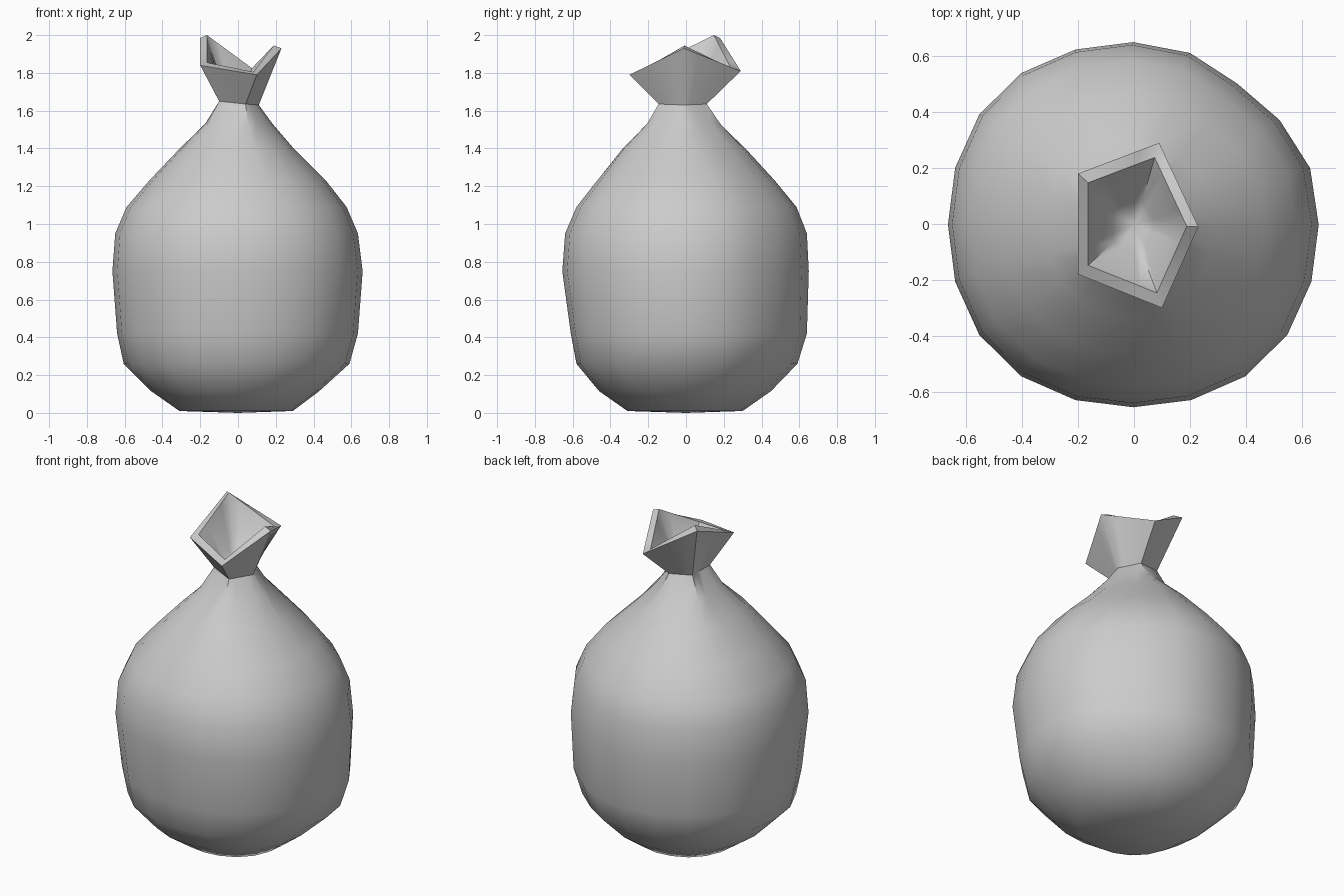
import bpy, bmesh, math

if "Cube" in bpy.data.objects:
    bpy.data.objects.remove(bpy.data.objects["Cube"])

N = 20  # sides per ring, four per mouth corner

# Body profile: z, x min, x max, y min, y max, blend towards a pentagon
BODY = [
    (0.01, -0.31, 0.29, -0.31, 0.30, 0),
    (0.115, -0.46, 0.43, -0.46, 0.45, 0),
    (0.26, -0.605, 0.59, -0.58, 0.59, 0),
    (0.42, -0.64, 0.635, -0.61, 0.64, 0),
    (0.75, -0.665, 0.66, -0.655, 0.65, 0),
    (0.95, -0.65, 0.635, -0.64, 0.64, 0),
    (1.09, -0.59, 0.575, -0.58, 0.585, 0),
    (1.23, -0.47, 0.465, -0.47, 0.47, 0),
    (1.40, -0.31, 0.29, -0.335, 0.315, 0.1),
    (1.53, -0.18, 0.17, -0.20, 0.18, 0.5),
]
# Pentagon outlines of the tied neck and the open mouth
NECK = [(0.11, -0.01, 1.63), (0.04, 0.11, 1.635), (-0.10, 0.08, 1.65),
        (-0.10, -0.09, 1.65), (0.04, -0.145, 1.635)]
MOUTH = [(0.23, -0.01, 1.93), (0.09, 0.29, 1.81), (-0.20, 0.18, 1.985),
         (-0.20, -0.18, 1.84), (0.10, -0.30, 1.79)]


def pentagon(points):
    ring = []
    for i in range(N):
        k, t = i // 4, (i % 4) / 4
        a, b = points[k], points[(k + 1) % 5]
        ring.append(tuple(p + (q - p) * t for p, q in zip(a, b)))
    return ring


def body_ring(z, x0, x1, y0, y1, pent):
    ring = []
    for i in range(N):
        a = math.tau * i / N
        # slightly square outline with one flattened side
        dent = max(0, math.cos(a - math.radians(55))) ** 6
        r = 1 + math.sin(2 * a) ** 2 * (0.03 - 0.08 * dent)
        off = (a % (math.tau / 5)) - math.pi / 5
        r *= 1 + pent * (0.81 / math.cos(off) * 1.15 - 1)
        ring.append(((x0 + x1) / 2 + (x1 - x0) / 2 * r * math.cos(a),
                     (y0 + y1) / 2 + (y1 - y0) / 2 * r * math.sin(a), z))
    return ring


def scaled(points, s, dz):
    return [(x * s, y * s, z + dz) for x, y, z in points]


# Sack skin: body, neck, flared mouth, folded rim, inner funnel
rings = [body_ring(*row) for row in BODY]
rings += [pentagon(NECK), pentagon(MOUTH),
          pentagon(scaled(MOUTH, 0.82, 0.015)),
          pentagon(scaled(NECK, 0.75, 0.06))]

bm = bmesh.new()
loops = [[bm.verts.new(p) for p in ring] for ring in rings]
for lo, hi in zip(loops, loops[1:]):
    for i in range(N):
        j = (i + 1) % N
        bm.faces.new((lo[i], lo[j], hi[j], hi[i]))
# Underside and funnel bottom
for loop, z, flip in ((loops[0], 0.0, True), (loops[-1], 1.66, False)):
    c = bm.verts.new((0, 0, z))
    for i in range(N):
        tri = (loop[i], loop[(i + 1) % N], c)
        bm.faces.new(tri[::-1] if flip else tri)
bmesh.ops.recalc_face_normals(bm, faces=bm.faces[:])

mesh = bpy.data.meshes.new("tied_sack")
bm.to_mesh(mesh)
bm.free()
sack = bpy.data.objects.new("tied_sack", mesh)
bpy.context.collection.objects.link(sack)
bpy.context.view_layer.objects.active = sack
sack.select_set(True)
bpy.ops.object.shade_smooth_by_angle(angle=math.radians(50))
